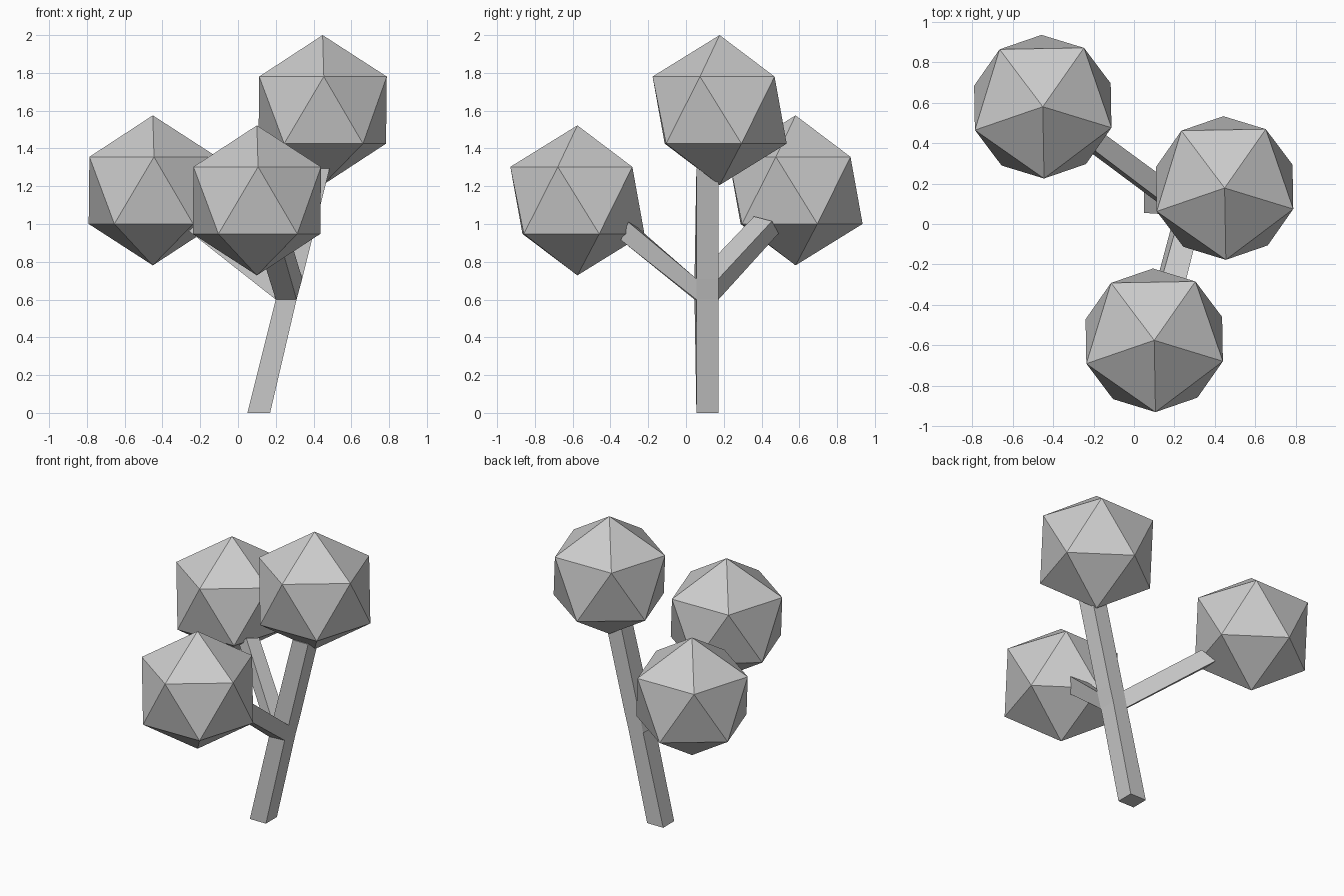
import bpy
import bmesh
from math import radians
from mathutils import Vector

default_cube = bpy.data.objects.get("Cube")
if default_cube:
    bpy.data.objects.remove(default_cube, do_unlink=True)

# One plain grey for the whole tree
GREY = (0.6, 0.6, 0.6, 1.0)
material = bpy.data.materials.new("plain grey")
material.use_nodes = True
material.diffuse_color = GREY
material.node_tree.nodes["Principled BSDF"].inputs["Base Color"].default_value = GREY


def add_object(name, bm):
    """Turn a bmesh into a flat-shaded object."""
    bmesh.ops.recalc_face_normals(bm, faces=bm.faces)
    mesh = bpy.data.meshes.new(name)
    bm.to_mesh(mesh)
    bm.free()
    mesh.materials.append(material)
    obj = bpy.data.objects.new(name, mesh)
    bpy.context.collection.objects.link(obj)
    return obj


def beam(name, rings):
    """Skin four-cornered rings into a closed square beam."""
    bm = bmesh.new()
    loops = [[bm.verts.new(point) for point in ring] for ring in rings]
    for low, high in zip(loops, loops[1:]):
        for i in range(len(low)):
            j = (i + 1) % len(low)
            bm.faces.new((low[i], low[j], high[j], high[i]))
    bm.faces.new(loops[0])
    bm.faces.new(loops[-1])
    return add_object(name, bm)


def trunk_ring(z, left, right, front=0.055, back=0.172):
    return [Vector(p) for p in ((left, front, z), (right, front, z),
                                (right, back, z), (left, back, z))]


# Leaning trunk, with a short section where the branches leave it
base = trunk_ring(0, 0.05, 0.17)
fork_low = trunk_ring(0.6, 0.2, 0.31)
fork_high = trunk_ring(0.71, 0.226, 0.34)
tip = trunk_ring(1.295, 0.37, 0.485)
for ring in (fork_low, fork_high):
    ring[0].y -= 0.01
beam("trunk", [base, fork_low, fork_high, tip])

# Front branch grows out of the trunk's front face
front_start = [fork_low[0], fork_low[1], fork_high[1], fork_high[0]]
front_end = [(0.10, -0.33, 0.92), (0.22, -0.345, 0.915),
             (0.25, -0.305, 1.01), (0.13, -0.295, 1.015)]
beam("front_branch", [front_start, front_end])

# Back branch grows out of the side face and swings backwards
back_start = [fork_low[0], fork_low[3], fork_high[3], fork_high[0]]
back_end = [(-0.27, 0.395, 0.97), (-0.24, 0.49, 0.95),
            (-0.16, 0.455, 1.015), (-0.19, 0.36, 1.04)]
beam("back_branch", [back_start, back_end])

# Faceted foliage balls, all the same size and turn
foliage = {
    "top_foliage": (0.448, 0.178, 1.603),
    "back_foliage": (-0.451, 0.58, 1.178),
    "front_foliage": (0.1, -0.575, 1.125),
}
for name, centre in foliage.items():
    bm = bmesh.new()
    bmesh.ops.create_icosphere(bm, subdivisions=1, radius=0.397)
    ball = add_object(name, bm)
    ball.location = centre
    ball.rotation_euler.z = radians(-17)
